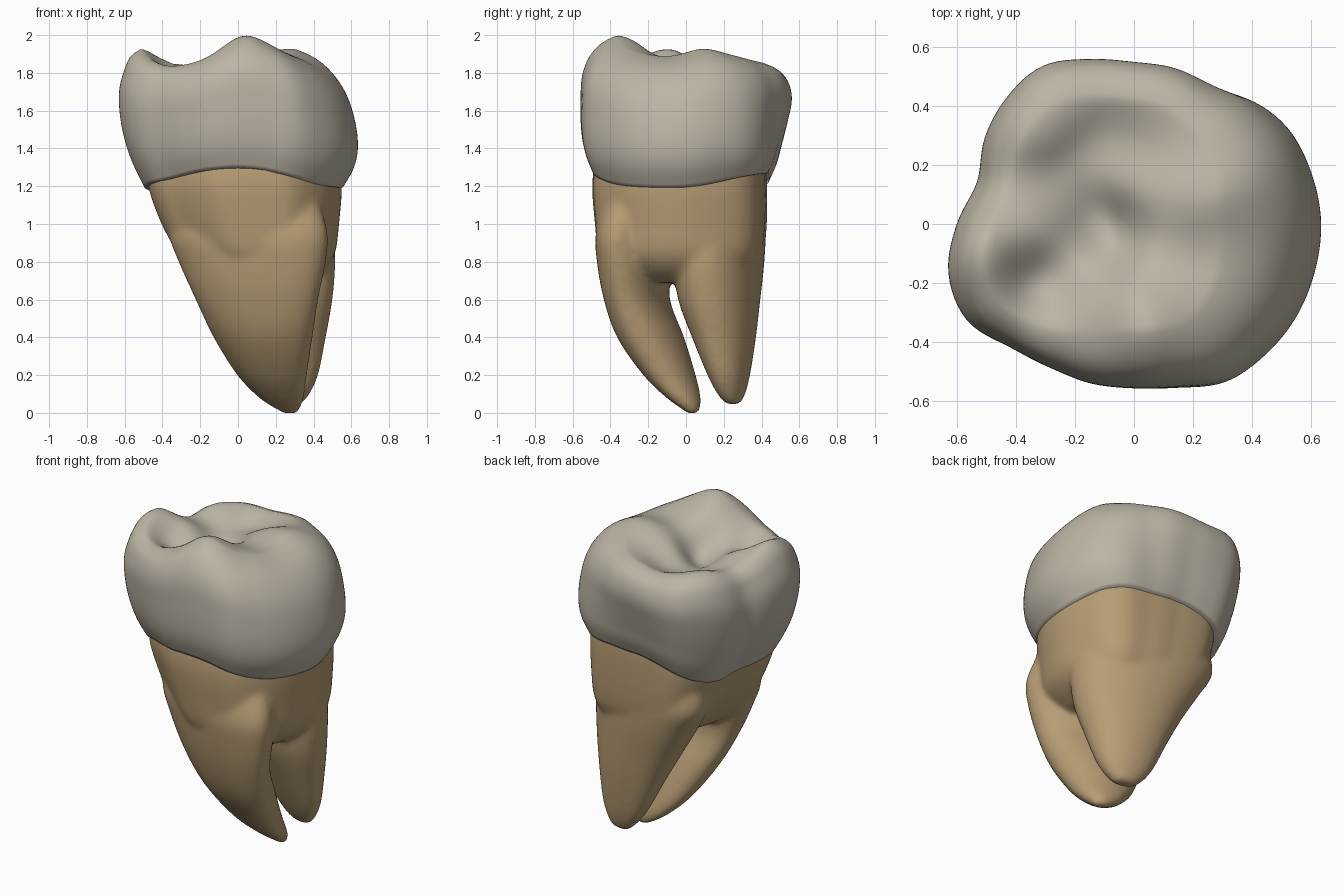
import bpy, bmesh, math
from math import cos, sin, pi, radians, exp

if "Cube" in bpy.data.objects:
    bpy.data.objects.remove(bpy.data.objects["Cube"])

def material(name, rgb):
    m = bpy.data.materials.new(name)
    m.diffuse_color = (*rgb, 1)
    m.use_nodes = True
    m.node_tree.nodes["Principled BSDF"].inputs["Base Color"].default_value = m.diffuse_color
    return m

ENAMEL = material("enamel grey", (0.50, 0.46, 0.375))
DENTINE = material("root tan", (0.47, 0.335, 0.175))

# Crown outline seen from above: radius every 15 degrees
R = [.635, .627, .615, .585, .55, .55, .55, .58, .62, .61, .585, .55,
     .60, .65, .65, .585, .56, .56, .557, .575, .62, .63, .635, .635]
# Side profiles (fraction of the radius from neck to crest): right, back, left, front
V = [0, .15, .3, .5, .7, .85, .95, 1]
PROFILES = [[.87, .965, 1, .975, .9, .78, .63, .48],
            [.79, .86, .9, .955, 1, .975, .9, .78],
            [.775, .865, .935, .99, 1, .955, .9, .82],
            [.895, .965, .995, 1, .985, .91, .79, .66]]
# Chewing surface: cusps, ridges, grooves and pits (x, y, z)
RELIEF = [(.03, -.36, 2.0), (.14, -.34, 1.965), (-.07, -.37, 1.945), (-.53, -.1, 1.935),
          (-.5, -.27, 1.89), (-.39, -.36, 1.85), (-.28, -.38, 1.85), (-.2, -.42, 1.87),
          (-.3, -.19, 1.77), (-.10, -.01, 1.71), (-.35, -.04, 1.85), (-.47, .13, 1.82),
          (-.25, .11, 1.77), (-.36, .34, 1.85), (-.2, .44, 1.835), (.05, .43, 1.85),
          (-.1, .26, 1.77), (.16, .33, 1.865), (.2, .2, 1.895), (.2, .07, 1.92),
          (.3, -.08, 1.89), (.08, -.17, 1.90), (.03, .1, 1.85), (.13, -.04, 1.88),
          (-.14, -.26, 1.87), (.27, -.28, 1.91), (-.18, -.11, 1.78), (.05, .27, 1.82)]
SIGMA = .09

def weights(x, y):
    w = [exp(-((x - p[0]) ** 2 + (y - p[1]) ** 2) / (2 * SIGMA ** 2)) for p in RELIEF]
    s = sum(w)
    return [a / s for a in w]

# Fit the smooth surface so that it passes close to the relief points
coef = [p[2] for p in RELIEF]
basis = [weights(p[0], p[1]) for p in RELIEF]
for _ in range(12):
    fit = [sum(a * b for a, b in zip(row, coef)) for row in basis]
    coef = [c + .8 * (p[2] - f) for c, p, f in zip(coef, RELIEF, fit)]

def relief(x, y):
    return sum(a * b for a, b in zip(weights(x, y), coef))

def catmull(a, b, c, d, t):
    return b + .5 * t * (c - a + t * (2 * a - 5 * b + 4 * c - d + t * (3 * (b - c) + d - a)))

def outline(th):
    f = (th / radians(15)) % 24
    i = int(f)
    return catmull(R[i - 1], R[i % 24], R[(i + 1) % 24], R[(i + 2) % 24], f - i)

def along(values, v):
    i = max(j for j in range(len(V) - 1) if V[j] <= v)
    t = (v - V[i]) / (V[i + 1] - V[i])
    # slope-matched interpolation for uneven steps
    def slope(k):
        a, b = max(k - 1, 0), min(k + 1, len(V) - 1)
        return (values[b] - values[a]) / (V[b] - V[a])
    h = V[i + 1] - V[i]
    return (values[i] * (1 + 2 * t) * (1 - t) ** 2 + values[i + 1] * t * t * (3 - 2 * t)
            + h * slope(i) * t * (1 - t) ** 2 + h * slope(i + 1) * t * t * (t - 1))

def bump(th, degrees, width):
    d = (th - radians(degrees) + pi) % (2 * pi) - pi
    return exp(-(d / width) ** 2)

def side(th, v):
    f = (th / (pi / 2)) % 4
    i = int(f)
    w = .5 - .5 * cos(pi * (f - i))
    s = along(PROFILES[i % 4], v) * (1 - w) + along(PROFILES[(i + 1) % 4], v) * w
    return s * (1 + .1 * (1 - v) ** 2 * bump(th, 45, .38) + .13 * v ** 5 * bump(th, 230, .4))

def neck(th):
    return (1.23 - .05 * cos(2 * th) - .015 * sin(th) + .045 * bump(th, 35, .5)
            - .07 * bump(th, 140, .5) - .03 * bump(th, 315, .4))

def add_loft(bm, rings):
    rows = [[bm.verts.new(p) for p in ring] for ring in rings]
    n = len(rows[0])
    for a, b in zip(rows, rows[1:]):
        for i in range(n):
            j = (i + 1) % n
            bm.faces.new((a[i], a[j], b[j], b[i]))
    bm.faces.new(rows[0][::-1])
    bm.faces.new(rows[-1])

def finish(bm, name, mat):
    bmesh.ops.recalc_face_normals(bm, faces=bm.faces)
    for f in bm.faces:
        f.smooth = True
    me = bpy.data.meshes.new(name)
    bm.to_mesh(me)
    bm.free()
    me.materials.append(mat)
    ob = bpy.data.objects.new(name, me)
    bpy.context.collection.objects.link(ob)
    return ob

# Crown: side wall from neck to crest, then the chewing surface inward
N = 144
angles = [2 * pi * i / N for i in range(N)]
crest = [outline(t) * side(t, 1) for t in angles]
rings = []
for k in range(31):
    v = k / 30
    ring = []
    for t, c in zip(angles, crest):
        top = relief(c * cos(t), c * sin(t))
        r = outline(t) * side(t, v)
        ring.append((r * cos(t), r * sin(t), neck(t) + (top - neck(t)) * v))
    rings.append(ring)
for k in range(1, 26):
    s = 1 - k / 25.5
    rings.append([(c * s * cos(t), c * s * sin(t), relief(c * s * cos(t), c * s * sin(t)))
                  for t, c in zip(angles, crest)])
bm = bmesh.new()
add_loft(bm, rings)
crown = finish(bm, "crown", ENAMEL)
sm = crown.modifiers.new("soften", 'SMOOTH')
sm.factor, sm.iterations = .5, 3

# Roots: rings given as (z, x0, x1, y0, y1)
TRUNK = [(1.34, -.46, .53, -.48, .42), (1.2, -.475, .55, -.497, .43), (1.0, -.405, .535, -.482, .428),
         (.85, -.32, .515, -.462, .41), (.76, -.24, .46, -.4, .36), (.69, -.14, .37, -.3, .25)]
FRONT = [(1.12, -.33, .43, -.4, -.08), (.95, -.365, .475, -.455, -.1), (.8, -.315, .465, -.452, -.1),
         (.6, -.225, .425, -.42, -.1), (.4, -.13, .395, -.355, -.02), (.2, -.005, .365, -.22, .045),
         (.08, .11, .35, -.1, .075), (.02, .2, .33, -.02, .075), (-.006, .25, .31, .01, .055)]
BACK = [(1.12, -.3, .43, 0, .37), (.95, -.32, .5, -.02, .4), (.8, -.24, .515, -.05, .4),
        (.6, -.12, .5, -.03, .382), (.4, -.01, .465, .04, .362), (.2, .09, .425, .12, .333),
        (.1, .16, .38, .17, .31), (.045, .22, .34, .215, .285)]

def superellipse(t):
    p = 2 / 2.15
    return (math.copysign(abs(cos(t)) ** p, cos(t)), math.copysign(abs(sin(t)) ** p, sin(t)))

def neck_shape(t):
    r = outline(t) * side(t, 0)
    return r * cos(t), r * sin(t)

def root_rings(table, shape, skew=0):
    pts = [shape(t) for t in angles]
    xs, ys = [p[0] for p in pts], [p[1] for p in pts]
    ax, bx, ay, by = min(xs), max(xs), min(ys), max(ys)
    n, steps, out = len(table), 5, []
    for i in range(n - 1):
        for s in range(steps if i < n - 2 else steps + 1):
            z, x0, x1, y0, y1 = (
                catmull(*q, s / steps) for q in
                zip(table[max(i - 1, 0)], table[i], table[i + 1], table[min(i + 2, n - 1)]))
            ring = []
            for x, y in pts:
                u, w = (x - ax) / (bx - ax), (y - ay) / (by - ay)
                # a skewed root sits at a slant to the x axis
                ring.append((x0 + u * (x1 - x0),
                             y0 + w * (y1 - y0) + skew * (.5 - u) * (x1 - x0), z))
            out.append(ring)
    return out

bm = bmesh.new()
add_loft(bm, root_rings(TRUNK, neck_shape))
add_loft(bm, root_rings(FRONT, superellipse, .2))
add_loft(bm, root_rings(BACK, superellipse, .2))
roots = finish(bm, "roots", DENTINE)
# Fuse the trunk and both roots into one soft skin
rm = roots.modifiers.new("fuse", 'REMESH')
rm.mode, rm.voxel_size, rm.use_smooth_shade = 'VOXEL', .014, True
sm = roots.modifiers.new("soften", 'SMOOTH')
sm.factor, sm.iterations = .5, 20
